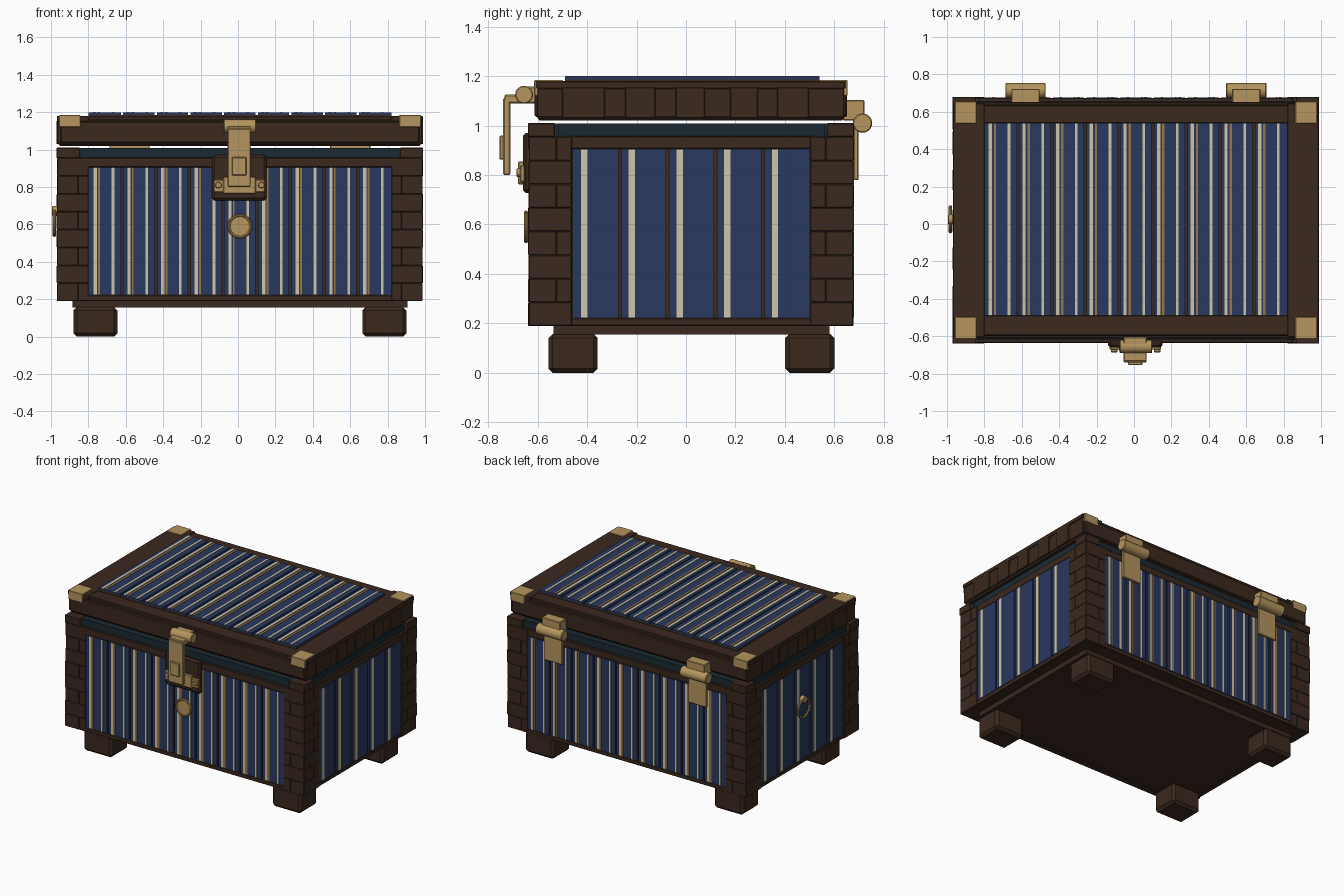
import bpy, bmesh, math, random
from mathutils import Matrix, Vector

if "Cube" in bpy.data.objects:
    bpy.data.objects.remove(bpy.data.objects["Cube"])

random.seed(4)
CX, CY = 0.01, 0.02          # centre of the chest body


def material(name, rgb):
    m = bpy.data.materials.new(name)
    m.diffuse_color = (*rgb, 1)
    m.use_nodes = True
    m.node_tree.nodes["Principled BSDF"].inputs["Base Color"].default_value = m.diffuse_color
    return m


WOOD = material("dark wood", (0.043, 0.022, 0.013))
NAVY = material("navy paint", (0.023, 0.040, 0.115))
TEAL = material("teal lining", (0.011, 0.022, 0.031))
BRASS = material("brass", (0.46, 0.30, 0.112))
CREAM = material("cream stripe", (0.62, 0.56, 0.38))
OCHRE = material("ochre stripe", (0.33, 0.18, 0.055))


def finish(name, bm, mat, bevel=0.0, smooth=False):
    bmesh.ops.recalc_face_normals(bm, faces=bm.faces)
    me = bpy.data.meshes.new(name)
    bm.to_mesh(me)
    bm.free()
    ob = bpy.data.objects.new(name, me)
    bpy.context.collection.objects.link(ob)
    me.materials.append(mat)
    if bevel:
        mod = ob.modifiers.new("bevel", 'BEVEL')
        mod.width, mod.segments = bevel, 1
    if smooth:
        for o in bpy.context.selected_objects:
            o.select_set(False)
        ob.select_set(True)
        bpy.context.view_layer.objects.active = ob
        bpy.ops.object.shade_smooth_by_angle()
    return ob


def boxes(name, items, mat, bevel=0.0):
    """One object from boxes given as (x0, x1, y0, y1, z0, z1)."""
    bm = bmesh.new()
    for x0, x1, y0, y1, z0, z1 in items:
        size = Matrix.Diagonal((abs(x1 - x0), abs(y1 - y0), abs(z1 - z0), 1))
        mid = Matrix.Translation(((x0 + x1) / 2, (y0 + y1) / 2, (z0 + z1) / 2))
        bmesh.ops.create_cube(bm, size=1, matrix=mid @ size)
    return finish(name, bm, mat, bevel)


def rod(name, centre, radius, length, axis, mat, bevel=0.0, sides=24):
    bm = bmesh.new()
    turn = Vector((0, 0, 1)).rotation_difference(Vector(axis)).to_matrix().to_4x4()
    bmesh.ops.create_cone(bm, cap_ends=True, segments=sides, radius1=radius, radius2=radius,
                          depth=length, matrix=Matrix.Translation(centre) @ turn)
    return finish(name, bm, mat, bevel, True)


def ring(name, centre, radius, thick, axis, mat):
    bpy.ops.mesh.primitive_torus_add(
        location=centre, major_radius=radius, minor_radius=thick, major_segments=32,
        minor_segments=10, rotation=Vector((0, 0, 1)).rotation_difference(Vector(axis)).to_euler())
    ob = bpy.context.object
    ob.name = ob.data.name = name
    ob.data.materials.append(mat)
    bpy.ops.object.shade_smooth_by_angle()


def panel(name, place, start, pitch, count, v0, v1, stripes):
    """Striped planks; place maps (along, outward, across) to x, y, z."""
    def put(u0, u1, d0, d1, w0, w1):
        a, b = place(u0, d0, w0), place(u1, d1, w1)
        return (a[0], b[0], a[1], b[1], a[2], b[2])
    end = start + pitch * count
    boxes(name + "_backing", [put(start, end, -0.03, -0.012, v0, v1)], WOOD)
    boxes(name + "_planks", [put(start + i * pitch + (0.006 if i else 0),
                                 start + (i + 1) * pitch - (0.006 if i < count - 1 else 0),
                                 -0.02, 0, v0, v1) for i in range(count)], NAVY)
    for label, offset, width, mat in stripes:
        boxes(name + "_" + label, [put(start + i * pitch + offset - width / 2,
                                       start + i * pitch + offset + width / 2,
                                       -0.003, 0.003, v0 + 0.002, v1 - 0.002)
                                   for i in range(count)], mat)


# Feet and base
boxes("feet", [(CX + s * 0.655, CX + s * 0.89, y, y + 0.2, 0, 0.158)
               for s in (-1, 1) for y in (-0.557, 0.4)], WOOD, 0.018)
boxes("base_board", [(-0.885, 0.905, -0.535, 0.58, 0.155, 0.195)], WOOD)

# Body core, frame rails and lining between the posts
boxes("body_core", [(-0.935, 0.955, -0.605, 0.645, 0.19, 0.955)], WOOD)
rails = []
for z0, z1 in ((0.19, 0.222), (0.905, 0.957)):
    rails += [(-0.83, 0.85, -0.635, 0.675, z0, z1), (-0.962, 0.982, -0.5, 0.54, z0, z1)]
boxes("frame_rails", rails, WOOD, 0.004)
boxes("lining", [(-0.848, 0.868, -0.617, 0.657, 0.95, 1.008),
                 (-0.945, 0.965, -0.518, 0.56, 0.95, 1.0075)], TEAL)

# Corner posts of interlocking blocks
HX, HY, ROW = 0.98, 0.66, 0.0955
blocks = []
for sx in (-1, 1):
    for sy in (-1, 1):
        def corner(ax, bx, ay, by, z0, z1):
            blocks.append((CX + sx * (HX - ax), CX + sx * (HX - bx),
                           CY + sy * (HY - ay), CY + sy * (HY - by), z0, z1))
        for k in range(8):
            z0, z1 = 0.19 + k * ROW, 0.19 + (k + 1) * ROW
            j = random.uniform(0, 0.005)
            if k % 2:
                corner(j, 0.17, j, 0.115, z0, z1)
                corner(0.003, 0.11, 0.115, 0.178, z0, z1)
            else:
                corner(j, 0.115, j, 0.178, z0, z1)
                corner(0.115, 0.17, 0.003, 0.11, z0, z1)
        corner(0, 0.125, 0, 0.11, 0.19 + 8 * ROW, 1.01)
boxes("corner_blocks", blocks, WOOD, 0.003)

# Striped plank panels on the walls and lid
wide = [("cream_left", 0.037, 0.018, CREAM), ("ochre", 0.057, 0.010, OCHRE),
        ("cream_right", 0.132, 0.014, CREAM)]
side = [("cream", 0.048, 0.026, CREAM)]
panel("front_panel", lambda u, d, v: (u, -0.634 - d, v), -0.80, 0.18, 9, 0.222, 0.905, wide)
panel("back_panel", lambda u, d, v: (2 * CX - u, 0.676 + d, v), -0.80, 0.18, 9, 0.222, 0.905, wide)
panel("right_panel", lambda u, d, v: (0.982 + d, u, v), -0.46, 0.193, 5, 0.222, 0.905, side)
panel("left_panel", lambda u, d, v: (-0.962 - d, 2 * CY - u, v), -0.46, 0.193, 5, 0.222, 0.905, side)
panel("lid_panel", lambda u, d, v: (u, v, 1.198 + d), -0.80, 0.18, 9, -0.49, 0.54,
      [("cream", 0.032, 0.018, CREAM), ("ochre", 0.057, 0.012, OCHRE),
       ("cream_right", 0.132, 0.014, CREAM)])

# Lid slab, raised rim and alternating end boards
boxes("lid_slab", [(-0.96, 0.98, -0.6, 0.64, 1.02, 1.165)], WOOD, 0.01)
boxes("lid_rim", [(-0.955, 0.975, -0.595, -0.49, 1.1, 1.176),
                  (-0.955, 0.975, 0.54, 0.635, 1.1, 1.176),
                  (-0.968, -0.80, -0.605, 0.645, 1.15, 1.18),
                  (0.82, 0.988, -0.605, 0.645, 1.15, 1.18)], WOOD, 0.003)
boxes("lid_edge_strips", [(-0.95, 0.97, y, y + 0.02, 1.035, 1.15) for y in (-0.612, 0.632)],
      WOOD, 0.006)
cuts = [-0.6, -0.5, -0.33, -0.245, -0.125, -0.04, 0.075, 0.18, 0.29, 0.37, 0.495, 0.64]
ends = []
for i, (a, b) in enumerate(zip(cuts, cuts[1:])):
    out = 0.974 + 0.006 * (i % 2)
    grow = 0.004 * (i % 2)
    ends += [(CX + s * 0.93, CX + s * out, a, b, 1.034 - grow, 1.15 + grow) for s in (-1, 1)]
boxes("lid_end_boards", ends, WOOD, 0.002)

# Brass corner caps
boxes("corner_caps", [(CX + s * 0.852, CX + s * 0.968, CY + t * 0.517, CY + t * 0.634, 1.12, 1.184)
                      for s in (-1, 1) for t in (-1, 1)], BRASS, 0.003)

# Latch: wooden plate, brass bracket, hanging hasp and barrel
boxes("lock_plate", [(-0.138, 0.152, -0.66, -0.625, 0.728, 0.97)], WOOD, 0.012)
boxes("lock_bracket", [(-0.08, 0.095, -0.68, -0.65, 0.762, 0.855),
                       (-0.13, 0.145, -0.672, -0.65, 0.77, 0.84)], BRASS, 0.005)
for s in (-1, 1):
    rod("bracket_rivet", (CX + s * 0.115, -0.676, 0.81), 0.017, 0.02, (0, 1, 0), BRASS, 0.003, 16)
boxes("hasp", [(-0.055, 0.068, -0.74, -0.71, 0.8, 1.112),
               (-0.055, 0.068, -0.735, -0.66, 1.09, 1.125)], BRASS, 0.005)
boxes("hasp_catch", [(-0.033, 0.045, -0.754, -0.735, 0.862, 0.96)], BRASS, 0.004)
rod("hasp_barrel", (CX, -0.655, 1.125), 0.036, 0.175, (1, 0, 0), BRASS, 0.004)
boxes("hasp_mount", [(-0.055, 0.068, -0.66, -0.605, 1.09, 1.158)], BRASS, 0.005)

# Round front medallion
rod("medallion", (CX, -0.64, 0.59), 0.058, 0.022, (0, 1, 0), BRASS, 0.003, 32)
ring("medallion_rim", (CX, -0.647, 0.59), 0.058, 0.008, (0, 1, 0), BRASS)

# Rear hinges
for s in (-1, 1):
    x = CX + s * 0.59
    rod("hinge_barrel", (x, 0.714, 1.01), 0.039, 0.216, (1, 0, 0), BRASS, 0.004)
    boxes("hinge_leaves", [(x - 0.075, x + 0.075, 0.635, 0.722, 1.02, 1.103),
                           (x - 0.075, x + 0.075, 0.678, 0.698, 0.78, 1.01)], BRASS, 0.004)

# Pull ring on the left wall
ring("pull_ring", (-0.982, 0.025, 0.608), 0.066, 0.009, (1, 0, 0), BRASS)
rod("pull_ring_mount", (-0.978, 0.025, 0.672), 0.026, 0.034, (1, 0, 0), BRASS, 0.004, 16)
